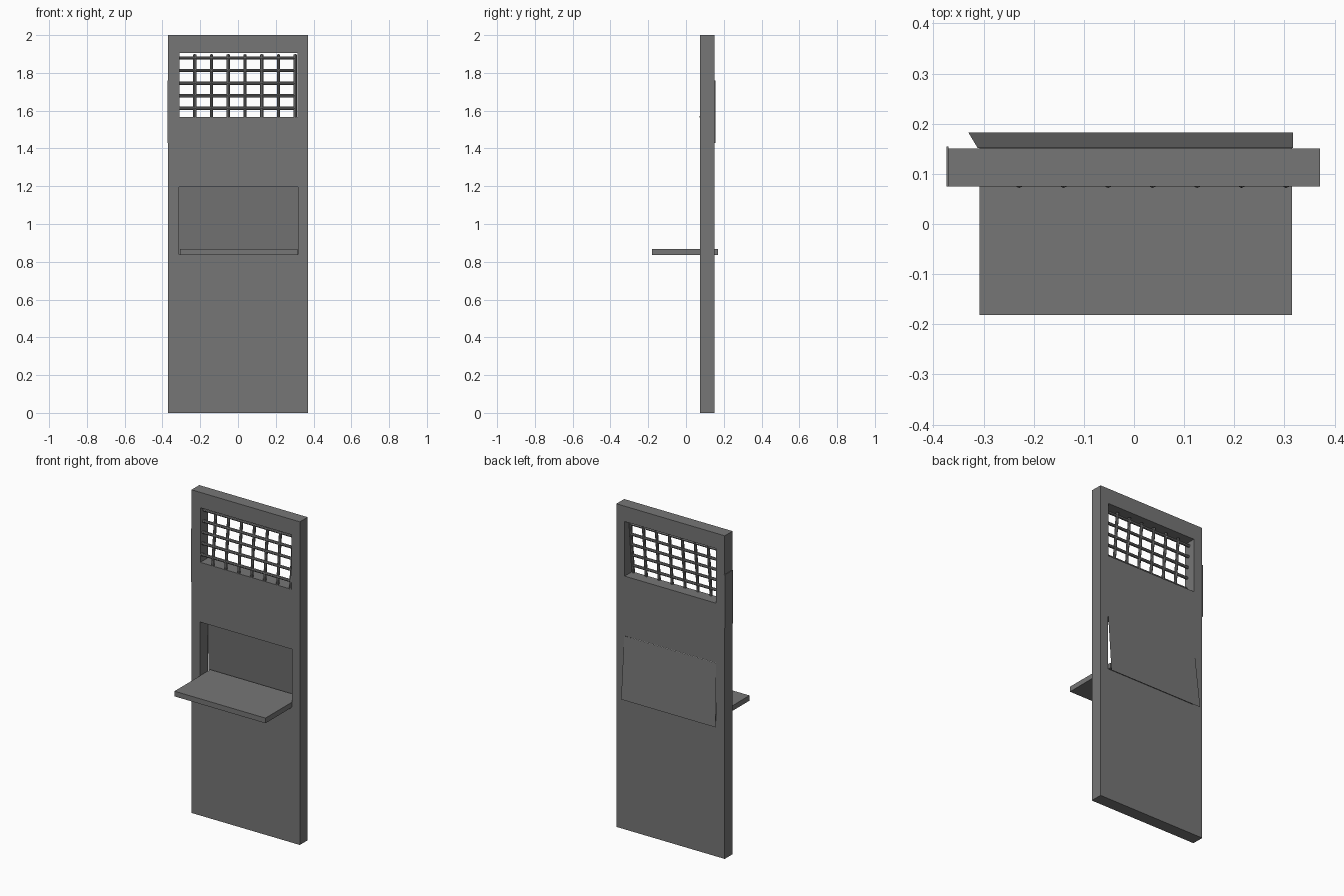
import bpy
from mathutils import Vector

cube = bpy.data.objects.get("Cube")
if cube:
    bpy.data.objects.remove(cube, do_unlink=True)

steel = bpy.data.materials.new("dark_grey_steel")
steel.use_nodes = True
GREY = (0.18, 0.18, 0.18, 1)
steel.diffuse_color = GREY
steel.node_tree.nodes["Principled BSDF"].inputs["Base Color"].default_value = GREY


def finish(name):
    ob = bpy.context.object
    ob.name = name
    ob.data.materials.append(steel)
    return ob


def box(name, x, y, z):
    """Box given by its (low, high) limits on each axis."""
    limits = (x, y, z)
    bpy.ops.mesh.primitive_cube_add(size=1, location=[(a + b) / 2 for a, b in limits])
    ob = finish(name)
    ob.scale = [b - a for a, b in limits]
    bpy.ops.object.transform_apply(location=False, rotation=False)
    return ob


def rod(name, start, end, radius=0.009):
    start, end = Vector(start), Vector(end)
    axis = end - start
    bpy.ops.mesh.primitive_cylinder_add(vertices=8, radius=radius, depth=axis.length,
                                        location=(start + end) / 2)
    ob = finish(name)
    ob.rotation_euler = axis.to_track_quat("Z", "Y").to_euler()
    bpy.ops.object.shade_smooth_by_angle()
    return ob


# Door slab with a barred window and a serving hatch cut through it
door = box("door_slab", (-0.371, 0.371), (0.075, 0.151), (0, 2))
openings = {"window_cutter": ((-0.31, 0.314), (1.567, 1.905)),
            "hatch_cutter": ((-0.312, 0.317), (0.838, 1.197))}
for name, (x, z) in openings.items():
    cutter = box(name, x, (0, 0.3), z)
    cutter.hide_render = True
    cut = door.modifiers.new(name, "BOOLEAN")
    cut.object = cutter
    cut.solver = "EXACT"
    bpy.context.view_layer.objects.active = door
    bpy.ops.object.modifier_apply(modifier=name)
    bpy.data.objects.remove(cutter, do_unlink=True)

# Thin plate on the hinge edge
box("hinge_plate", (-0.374, -0.37), (0.075, 0.155), (1.43, 1.76))

# Window grille, leaning slightly forward at the foot
FOOT, HEAD = 1.562, 1.898


def grille_y(z):
    return 0.081 + 0.03 * (z - FOOT) / (HEAD - FOOT)


for i in range(7):
    x = -0.229 + 0.0887 * i
    rod(f"upright_bar_{i + 1}", (x, grille_y(FOOT), FOOT), (x, grille_y(HEAD), HEAD))
for i in range(5):
    z = 1.613 + 0.0665 * i
    rod(f"cross_bar_{i + 1}", (-0.312, grille_y(z), z), (0.303, grille_y(z), z))

# Serving shelf passing through the hatch
box("shelf", (-0.308, 0.315), (-0.181, 0.169), (0.836, 0.868))

# Thin flap hung behind the hatch, swung out at the bottom
flap = bpy.data.meshes.new("hatch_flap")
flap.from_pydata([(-0.312, 0.152, 1.197), (0.317, 0.152, 1.197),
                  (0.317, 0.182, 0.815), (-0.33, 0.182, 0.815)], [], [(0, 1, 2, 3)])
flap.materials.append(steel)
bpy.context.collection.objects.link(bpy.data.objects.new("hatch_flap", flap))
